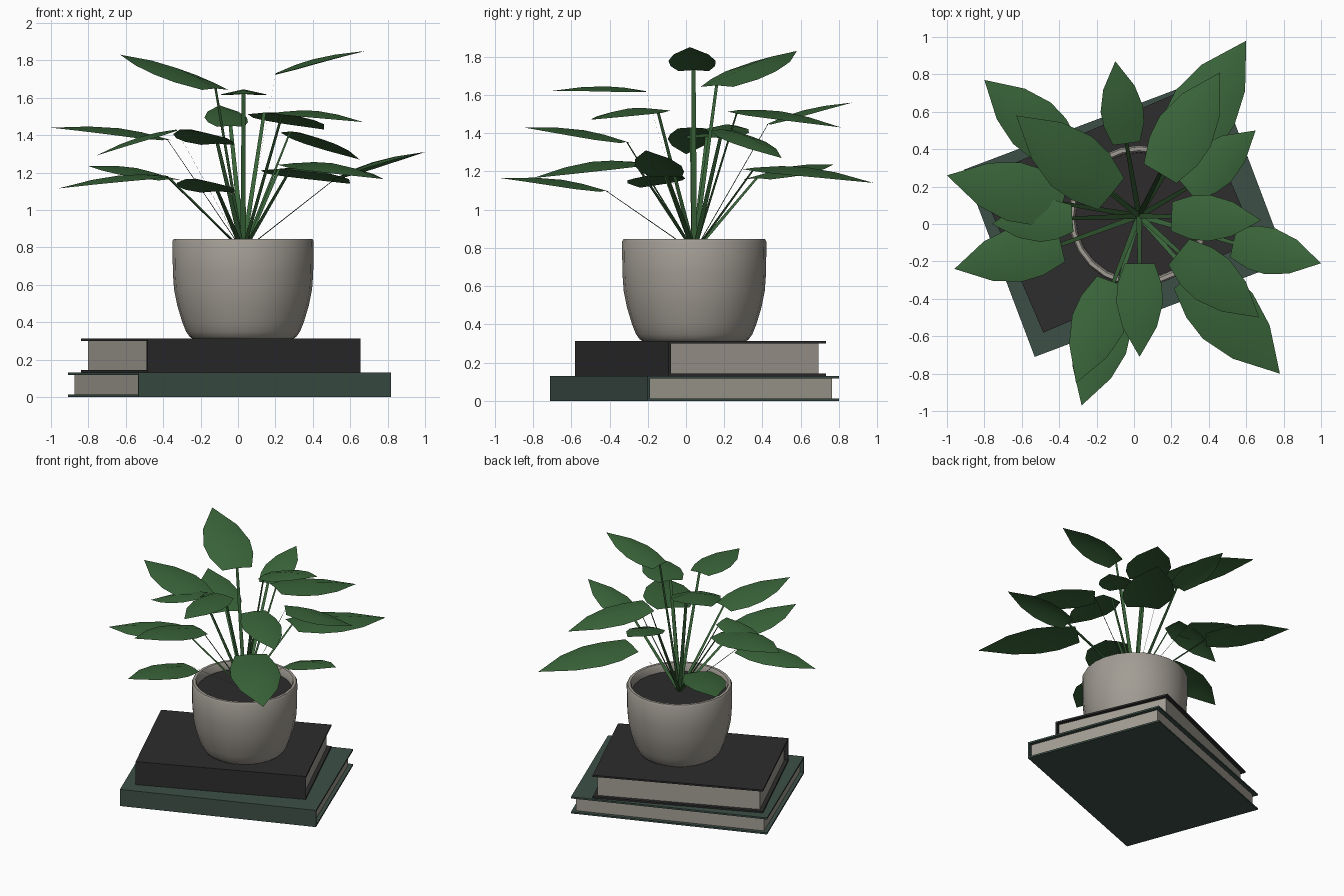
import bpy, bmesh, math
from mathutils import Vector, Matrix

if "Cube" in bpy.data.objects:
    bpy.data.objects.remove(bpy.data.objects["Cube"])


def material(name, rgb):
    m = bpy.data.materials.new(name)
    m.diffuse_color = (*rgb, 1)
    m.use_nodes = True
    m.node_tree.nodes["Principled BSDF"].inputs["Base Color"].default_value = m.diffuse_color
    return m


LEAF = material("leaf green", (0.042, 0.13, 0.042))
POT = material("stone beige", (0.36, 0.335, 0.295))
PAGE = material("paper", (0.37, 0.345, 0.30))
SOIL = material("soil", (0.026, 0.024, 0.025))
BLACK = material("charcoal cover", (0.026, 0.026, 0.027))
GREEN = material("dark green cover", (0.047, 0.078, 0.064))


def finish(name, bm, mats, angle=None):
    me = bpy.data.meshes.new(name)
    bm.to_mesh(me)
    bm.free()
    ob = bpy.data.objects.new(name, me)
    bpy.context.collection.objects.link(ob)
    for m in mats:
        me.materials.append(m)
    if angle:
        bpy.ops.object.select_all(action='DESELECT')
        bpy.context.view_layer.objects.active = ob
        ob.select_set(True)
        bpy.ops.object.shade_smooth_by_angle(angle=math.radians(angle))
    return ob


def box(bm, lo, hi, mat=0):
    lo, hi = Vector(lo), Vector(hi)
    size = hi - lo
    mtx = Matrix.Translation((lo + hi) / 2) @ Matrix.Diagonal((*size, 1))
    vs = bmesh.ops.create_cube(bm, size=1, matrix=mtx)["verts"]
    for f in {f for v in vs for f in v.link_faces}:
        f.material_index = mat


# Books: two cover boards, a spine on the local -y side, and an inset page block
def book(name, centre, length, width, z0, z1, angle, cover):
    bm = bmesh.new()
    x, y, t, inset = length / 2, width / 2, 0.013, 0.028
    box(bm, (-x, -y, z0), (x, y, z0 + t))
    box(bm, (-x, -y, z1 - t), (x, y, z1))
    box(bm, (-x, -y, z0 + t), (x, -y + t, z1 - t))
    box(bm, (-x + inset, -y + t, z0 + t), (x - inset, y - inset, z1 - t), 1)
    ob = finish(name, bm, [cover, PAGE])
    ob.location = (*centre, 0)
    ob.rotation_euler.z = math.radians(angle)


book("lower_book", (-0.045, 0.045), 1.443, 1.07, 0, 0.131, 20.7, GREEN)
book("upper_book", (-0.092, 0.075), 1.24, 0.894, 0.131, 0.312, 23.3, BLACK)

# Pot: lathed profile with a rounded rim
CX, CY, SIDES = 0.027, 0.043, 24
profile = [(0.27, 0.312), (0.285, 0.322), (0.305, 0.35), (0.325, 0.40), (0.352, 0.49),
           (0.369, 0.575), (0.375, 0.66), (0.378, 0.832), (0.370, 0.846),
           (0.350, 0.846), (0.341, 0.832), (0.338, 0.77)]
bm = bmesh.new()
rings = [[bm.verts.new((CX + r * math.cos(a), CY + r * math.sin(a), z))
          for a in (2 * math.pi * i / SIDES for i in range(SIDES))] for r, z in profile]
for a, b in zip(rings, rings[1:]):
    for i in range(SIDES):
        j = (i + 1) % SIDES
        bm.faces.new((a[i], a[j], b[j], b[i]))
bm.faces.new(rings[0][::-1])
finish("pot", bm, [POT], 40)

# Soil disc
bm = bmesh.new()
bmesh.ops.create_circle(bm, cap_ends=True, segments=SIDES, radius=0.34,
                        matrix=Matrix.Translation((CX, CY, 0.785)))
finish("soil", bm, [SOIL])

# Leaves: each has a base point (stem end) and a tip point
LEAVES = [
    ((-0.12, 0.16, 1.65), (-0.63, 0.58, 1.83)),
    ((0.20, 0.04, 1.73), (0.68, 0.02, 1.85)),
    ((0.03, -0.21, 1.62), (0.03, -0.71, 1.62)),
    ((0.24, -0.15, 1.525), (0.67, -0.50, 1.47)),
    ((0.14, 0.27, 1.52), (0.46, 0.81, 1.43)),
    ((-0.04, 0.43, 1.45), (-0.10, 0.87, 1.56)),
    ((-0.38, 0.11, 1.38), (-1.00, 0.26, 1.44)),
    ((0.28, 0.19, 1.42), (0.65, 0.50, 1.27)),
    ((-0.33, 0.03, 1.43), (-0.76, 0.00, 1.29)),
    ((-0.11, -0.31, 1.355), (-0.31, -0.85, 1.43)),
    ((-0.36, 0.37, 1.165), (-0.80, 0.77, 1.235)),
    ((-0.39, -0.11, 1.185), (-0.96, -0.24, 1.115)),
    ((-0.11, -0.42, 1.10), (-0.28, -0.97, 1.165)),
    ((0.53, -0.10, 1.175), (1.00, -0.21, 1.31)),
    ((0.30, -0.27, 1.25), (0.78, -0.80, 1.165)),
    ((0.22, 0.36, 1.22), (0.60, 0.98, 1.14)),
]
ROOT = Vector((CX, CY, 0.78))
# position along leaf, half width, midrib rise, edge rise (fractions of length)
STATIONS = [(0, 0.16, 0.0, -0.012), (0.22, 0.235, 0.035, -0.012),
            (0.42, 0.25, 0.05, -0.005), (0.68, 0.185, 0.04, 0.0)]


def side_of(d):
    return d.cross(Vector((0, 0, 1))).normalized()


leaf_bm, stem_bm = bmesh.new(), bmesh.new()
for base, tip in LEAVES:
    base, tip = Vector(base), Vector(tip)
    d = tip - base
    length, side = d.length, side_of(d)
    up = side.cross(d).normalized()
    rows = []
    for t, w, mid, edge in STATIONS:
        c = base + d * t
        rows.append([leaf_bm.verts.new(c + (side * s * w + up * (edge if s else mid)) * length)
                     for s in (-1, 0, 1)])
    for a, b in zip(rows, rows[1:]):
        for i in (0, 1):
            leaf_bm.faces.new((a[i], a[i + 1], b[i + 1], b[i]))
    end = leaf_bm.verts.new(tip)
    for i in (0, 1):
        leaf_bm.faces.new((rows[-1][i], rows[-1][i + 1], end))

    # Stem: flat tapering strip from the soil to the leaf base
    s = side_of(base - ROOT)
    quad = [ROOT - s * 0.015, ROOT + s * 0.015, base + s * 0.010, base - s * 0.010]
    stem_bm.faces.new([stem_bm.verts.new(p) for p in quad])

for b in (leaf_bm, stem_bm):
    b.normal_update()
    bmesh.ops.reverse_faces(b, faces=[f for f in b.faces if f.normal.z < 0])
finish("leaves", leaf_bm, [LEAF], 45)
finish("stems", stem_bm, [LEAF])
